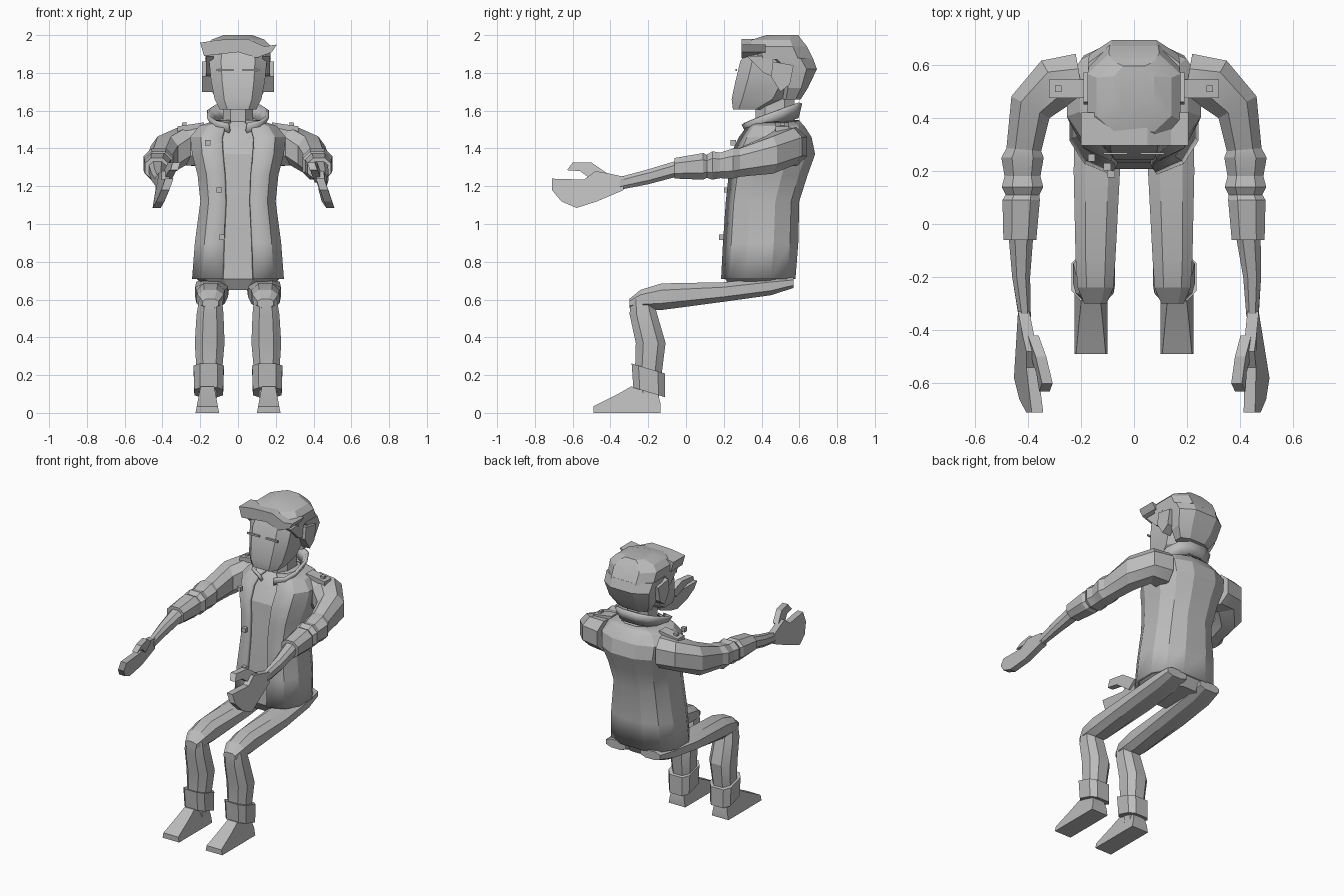
import bpy, bmesh, math
from mathutils import Vector

if "Cube" in bpy.data.objects:
    bpy.data.objects.remove(bpy.data.objects["Cube"])

grey = bpy.data.materials.new("plain grey")
grey.use_nodes = True
grey.diffuse_color = (0.5, 0.5, 0.5, 1)
grey.node_tree.nodes["Principled BSDF"].inputs["Base Color"].default_value = grey.diffuse_color
parts = []


def finish(name, bm, side=1, bend=None, thick=0):
    """Bend, mirror and store a mesh as an object."""
    for v in bm.verts:
        if bend:
            v.co = Vector(bend(*v.co))
        v.co.x *= side
    bmesh.ops.recalc_face_normals(bm, faces=bm.faces)
    mesh = bpy.data.meshes.new(name)
    bm.to_mesh(mesh)
    bm.free()
    mesh.materials.append(grey)
    ob = bpy.data.objects.new(name, mesh)
    bpy.context.collection.objects.link(ob)
    if thick:
        mod = ob.modifiers.new("thickness", 'SOLIDIFY')
        mod.thickness, mod.offset = thick, -1
    parts.append(ob)
    return ob


def loft(name, rings, sides=8, axis="z", square=0.8, caps=True, open_front=False, **kw):
    """Skin rings of (x, y, z, radius, radius, yaw); yaw only turns upright rings."""
    bm = bmesh.new()
    loops = []
    for x, y, z, a, b, *yaw in rings:
        w = math.radians(yaw[0]) if yaw else 0
        loop = []
        for i in range(sides):
            t = 2 * math.pi * (i + 0.5) / sides - math.pi / 2
            c, s = math.cos(t), math.sin(t)
            p = a * math.copysign(abs(c) ** square, c)
            q = b * math.copysign(abs(s) ** square, s)
            co = (x + p, y + q, z) if axis == "z" else (x + p * math.cos(w), y + p * math.sin(w), z + q)
            loop.append(bm.verts.new(co))
        loops.append(loop)
    for lo, hi in zip(loops, loops[1:]):
        for i in range(sides):
            if open_front and i == sides - 1:
                continue
            j = (i + 1) % sides
            bm.faces.new((lo[i], lo[j], hi[j], hi[i]))
    if caps:
        bm.faces.new(loops[0][::-1])
        bm.faces.new(loops[-1])
    return finish(name, bm, **kw)


def prism(name, outline, lo, hi, axis="x", **kw):
    """Extrude a flat outline along x (y, z points) or along y (x, z points)."""
    bm = bmesh.new()
    place = (lambda p, d: (d, *p)) if axis == "x" else (lambda p, d: (p[0], d, p[1]))
    ends = [[bm.verts.new(place(p, d)) for p in outline] for d in (lo, hi)]
    for end in ends:
        bm.faces.new(end)
    for i in range(len(outline)):
        j = (i + 1) % len(outline)
        bm.faces.new((ends[0][i], ends[0][j], ends[1][j], ends[1][i]))
    return finish(name, bm, **kw)


def box(name, x, y, z, sx, sy, sz, **kw):
    prism(name, [(y - sy, z - sz), (y + sy, z - sz), (y + sy, z + sz), (y - sy, z + sz)], x - sx, x + sx, **kw)


def stack(levels, inset=0):
    """Turn (z, half width, front, back) levels into rings."""
    return [(0, (f + k) / 2, z, w - inset, (k - f) / 2 - inset) for z, w, f, k in levels]


# Torso: an open jacket over a shirt
body = [(0.71, 0.25, 0.18, 0.585), (0.9, 0.235, 0.19, 0.6), (1.12, 0.205, 0.205, 0.605),
        (1.26, 0.22, 0.22, 0.65), (1.37, 0.25, 0.23, 0.69), (1.46, 0.26, 0.275, 0.67),
        (1.52, 0.21, 0.32, 0.63), (1.55, 0.12, 0.35, 0.6)]
loft("jacket", stack(body), 12, caps=False, open_front=True, thick=0.02)
loft("shirt", stack([(0.65, 0.16, 0.22, 0.55)] + body, 0.022), 12)
loft("collar", stack([(1.51, 0.13, 0.32, 0.6), (1.58, 0.17, 0.29, 0.62)]), 12, caps=False,
     open_front=True, thick=0.02, bend=lambda x, y, z: (x, y, z + (y - 0.45) * 0.35))
loft("neck", stack([(1.46, 0.1, 0.36, 0.6), (1.56, 0.085, 0.36, 0.58), (1.68, 0.085, 0.36, 0.58)]))
for z, x, y in ((1.43, -0.16, 0.25), (1.18, -0.1, 0.215), (0.93, -0.085, 0.19)):
    box("jacket_button", x, y, z, 0.014, 0.014, 0.014)

# Head, hair and ears
loft("head", stack([(1.605, 0.1, 0.245, 0.4), (1.66, 0.13, 0.235, 0.52), (1.76, 0.15, 0.255, 0.58),
                    (1.86, 0.16, 0.28, 0.6), (1.93, 0.15, 0.32, 0.6)]), 8, square=0.6)
loft("hair_back", stack([(1.66, 0.12, 0.5, 0.61), (1.72, 0.16, 0.5, 0.65), (1.82, 0.18, 0.47, 0.7),
                         (1.88, 0.185, 0.4, 0.68)]), 8)
loft("hair_top", stack([(1.87, 0.18, 0.32, 0.685), (1.94, 0.185, 0.305, 0.65), (1.975, 0.15, 0.34, 0.62),
                        (2.0, 0.08, 0.42, 0.6)]), 8, square=0.7)
prism("hair_fringe", [(-0.2, 1.96), (-0.18, 1.89), (0, 1.91), (0.1, 1.88), (0.18, 1.91), (0.205, 1.95),
                      (0.14, 1.94), (0.05, 1.98), (-0.1, 1.975)], 0.295, 0.42, axis="y")
for side in (1, -1):
    prism("ear", [(0.46, 1.86), (0.45, 1.78), (0.5, 1.7), (0.55, 1.74), (0.57, 1.84)], 0.13, 0.19, side=side)
    prism("sideburn", [(0.32, 1.89), (0.46, 1.89), (0.46, 1.78), (0.41, 1.8)], 0.13, 0.17, side=side)
    box("eyebrow", 0.07, 0.266, 1.815, 0.045, 0.004, 0.006, side=side)


def hand_bend(side):
    """Tilt the hand, and bring the right hand a little inward."""
    def bend(x, y, z):
        x -= 0.35 * (z - 1.2) * min(1, max(0, -4 * (y + 0.33)))
        return x - (0.1 * max(0, -y) if side < 0 else 0), y, z
    return bend


for side in (1, -1):
    # Sleeve with rolled folds, bare forearm and hand
    loft("sleeve", [(0.2, 0.53, 1.41, 0.12, 0.11, 80), (0.3, 0.53, 1.41, 0.105, 0.105, 60),
                    (0.39, 0.44, 1.365, 0.088, 0.105, 30), (0.415, 0.28, 1.325, 0.07, 0.08, 5),
                    (0.42, 0.25, 1.32, 0.085, 0.085), (0.42, 0.18, 1.31, 0.072, 0.072),
                    (0.42, 0.14, 1.31, 0.083, 0.08), (0.42, 0.11, 1.305, 0.068, 0.065),
                    (0.425, 0.09, 1.305, 0.075, 0.075), (0.43, -0.06, 1.295, 0.066, 0.058)],
         axis="y", side=side)
    bend = hand_bend(side)
    loft("forearm", [(0.43, -0.04, 1.295, 0.05, 0.045), (0.445, -0.2, 1.25, 0.036, 0.042),
                     (0.447, -0.35, 1.215, 0.024, 0.036)], axis="y", side=side, bend=bend)
    prism("palm_and_fingers", [(-0.33, 1.25), (-0.33, 1.18), (-0.47, 1.12), (-0.58, 1.085), (-0.66, 1.12),
                               (-0.71, 1.18), (-0.71, 1.24), (-0.54, 1.235), (-0.48, 1.28), (-0.42, 1.27)],
          0.427, 0.47, side=side, bend=bend)
    prism("thumb", [(-0.42, 1.27), (-0.5, 1.325), (-0.6, 1.325), (-0.63, 1.285), (-0.56, 1.28),
                    (-0.48, 1.22)], 0.41, 0.45, side=side, bend=bend)
    # Shoulder strap with its stud
    slope = lambda x, y, z: (x, y, z - 0.15 * (x - 0.2))
    box("shoulder_strap", 0.25, 0.51, 1.515, 0.07, 0.035, 0.02, side=side, bend=slope)
    box("strap_stud", 0.285, 0.51, 1.54, 0.012, 0.012, 0.01, side=side, bend=slope)

    # Trouser leg with a turned-up cuff
    loft("thigh", [(0.13, 0.57, 0.69, 0.08, 0.03), (0.135, 0.45, 0.67, 0.092, 0.05),
                   (0.14, 0.2, 0.64, 0.093, 0.055), (0.145, -0.13, 0.615, 0.08, 0.075),
                   (0.145, -0.24, 0.6, 0.072, 0.055), (0.145, -0.3, 0.58, 0.045, 0.025)],
         axis="y", side=side)
    loft("shin", [(0.145, -0.235, 0.6, 0.065, 0.065), (0.148, -0.225, 0.52, 0.076, 0.078),
                  (0.15, -0.187, 0.37, 0.084, 0.084), (0.152, -0.2, 0.2, 0.07, 0.075)], side=side)
    loft("trouser_cuff", [(0.155, -0.2, 0.235, 0.084, 0.092), (0.155, -0.195, 0.11, 0.08, 0.088)],
         side=side, square=0.6, bend=lambda x, y, z: (x, y, z - 0.3 * (y + 0.2)))
    loft("ankle", [(0.157, -0.2, 0.16, 0.05, 0.06), (0.16, -0.2, 0.06, 0.05, 0.06)], side=side)
    # Shoe, narrower towards the top
    prism("shoe", [(-0.49, 0), (-0.49, 0.035), (-0.45, 0.055), (-0.36, 0.1), (-0.29, 0.14), (-0.24, 0.13),
                   (-0.15, 0.11), (-0.135, 0.05), (-0.135, 0)], 0.1, 0.225, side=side,
          bend=lambda x, y, z: (0.162 + (x - 0.162) * (1 - 3 * z), y, z))

# Flat facets with soft shallow edges
bpy.ops.object.select_all(action='DESELECT')
for ob in parts:
    ob.select_set(True)
bpy.context.view_layer.objects.active = parts[0]
bpy.ops.object.shade_smooth_by_angle(angle=math.radians(20))
